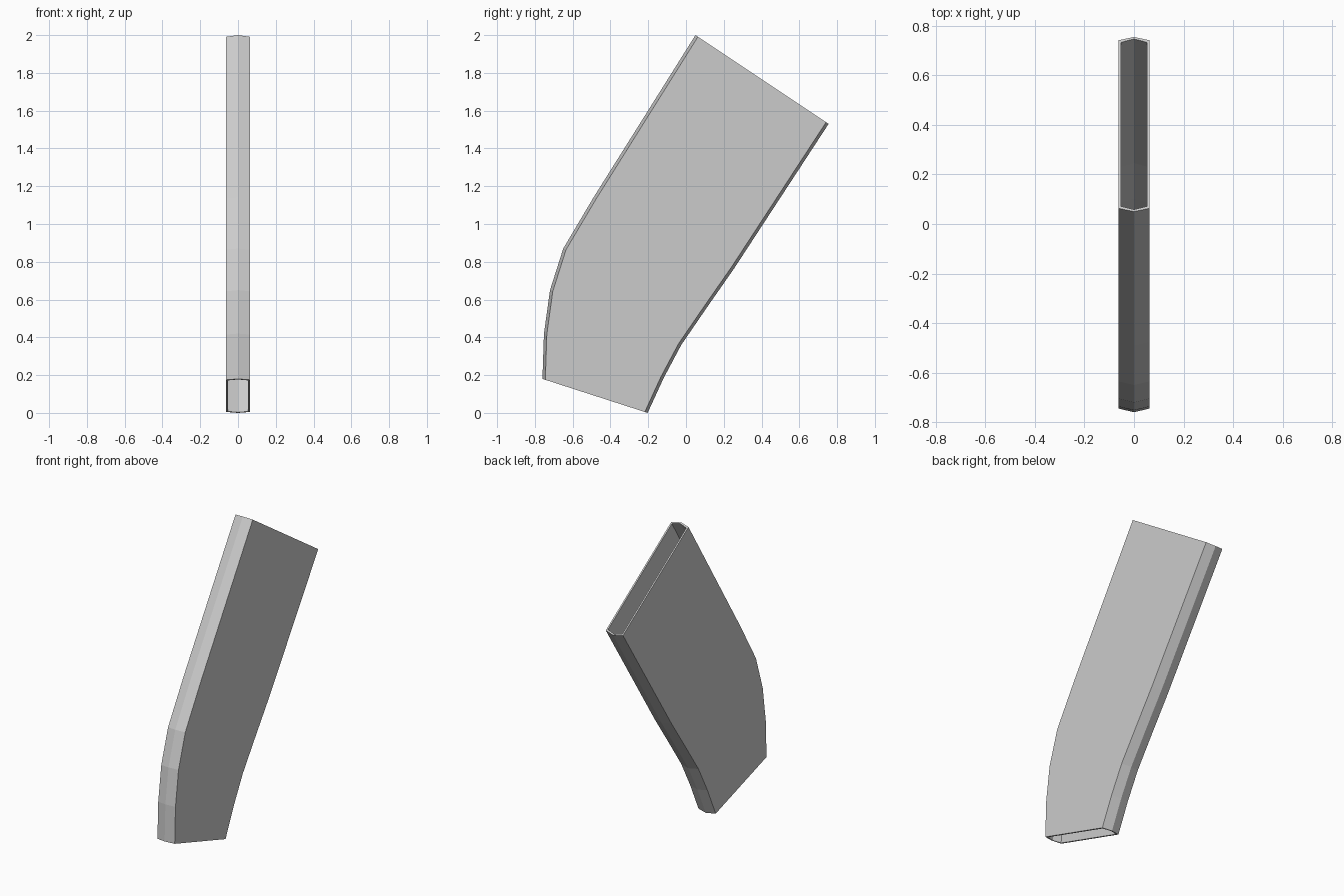
import bpy, bmesh
from mathutils import Vector

if "Cube" in bpy.data.objects:
    bpy.data.objects.remove(bpy.data.objects["Cube"])

# Front and back ridge lines (y, z), bottom to top, in matching stations
FRONT = [(-0.76, 0.18), (-0.752, 0.42), (-0.72, 0.65), (-0.65, 0.87), (-0.49, 1.14), (0.05, 2.0)]
BACK = [(-0.203, 0.0), (-0.118, 0.185), (-0.025, 0.36), (0.112, 0.56), (0.255, 0.765), (0.755, 1.53)]
HALF_W, RIDGE, WALL = 0.0625, 0.016, 0.01


def ring(bm, f, b, inset):
    """Six-sided section: flat sides with a shallow ridge front and back."""
    f, b = Vector((0, *f)), Vector((0, *b))
    d = (b - f).normalized()
    x = Vector((HALF_W - inset, 0, 0))
    f, b = f + d * inset, b - d * inset
    pts = [f, f + d * RIDGE + x, b - d * RIDGE + x, b, b - d * RIDGE - x, f + d * RIDGE - x]
    return [bm.verts.new(p) for p in pts]


def bridge(bm, r1, r2):
    for i in range(6):
        j = (i + 1) % 6
        bm.faces.new((r1[i], r1[j], r2[j], r2[i]))


# Hollow sleeve: outer skin, inner skin and the two end rims
bm = bmesh.new()
outer = [ring(bm, f, b, 0) for f, b in zip(FRONT, BACK)]
inner = [ring(bm, f, b, WALL) for f, b in zip(FRONT, BACK)]
for skin in (outer, inner):
    for lower, upper in zip(skin, skin[1:]):
        bridge(bm, lower, upper)
for end in (0, -1):
    bridge(bm, outer[end], inner[end])
bmesh.ops.recalc_face_normals(bm, faces=bm.faces)

mesh = bpy.data.meshes.new("curved_sleeve")
bm.to_mesh(mesh)
bm.free()
sleeve = bpy.data.objects.new("curved_sleeve", mesh)
bpy.context.collection.objects.link(sleeve)
